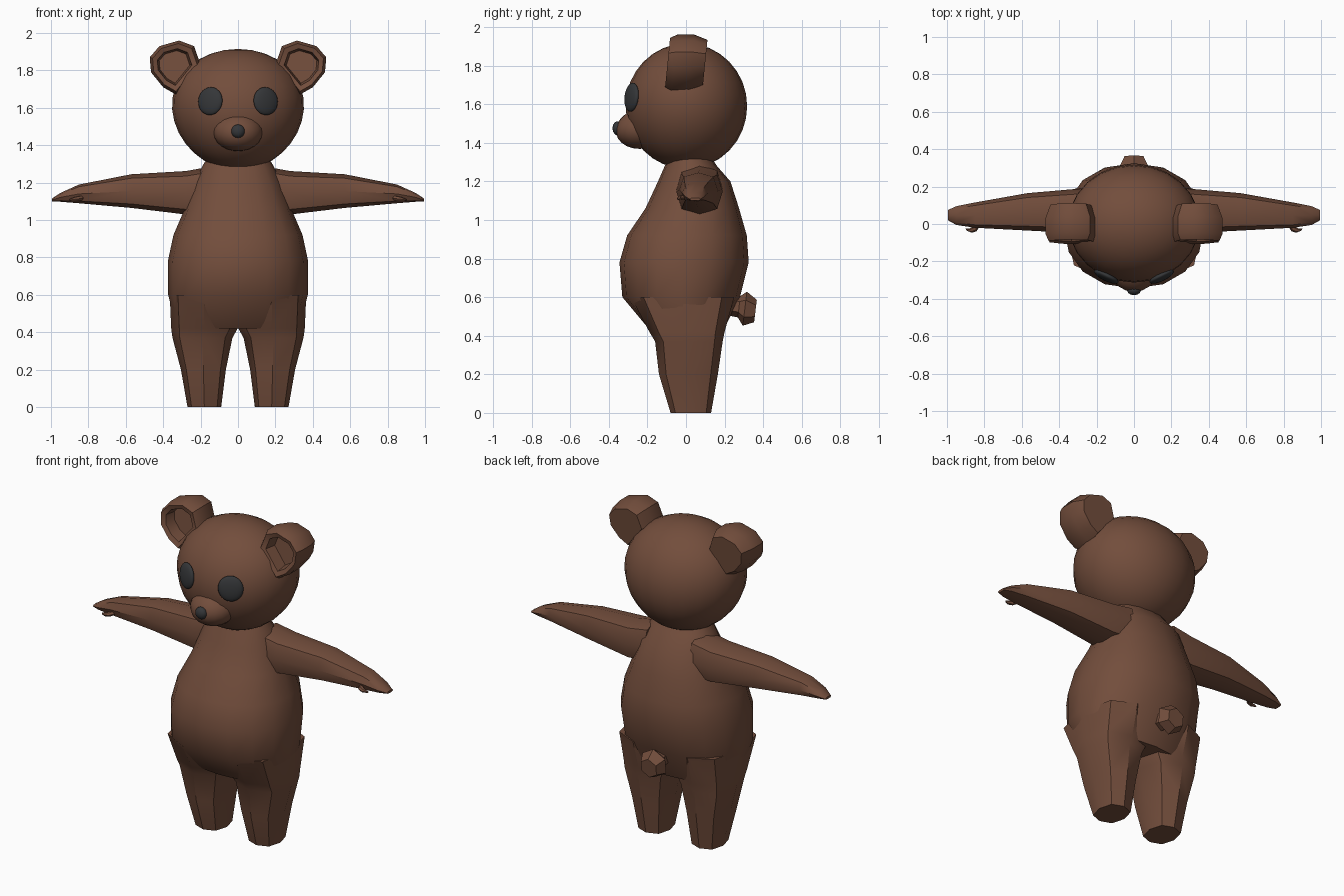
import bpy, bmesh, math
from mathutils import Vector, Matrix

if "Cube" in bpy.data.objects:
    bpy.data.objects.remove(bpy.data.objects["Cube"])


def material(name, rgb):
    m = bpy.data.materials.new(name)
    m.use_nodes = True
    m.diffuse_color = (*rgb, 1)
    m.node_tree.nodes["Principled BSDF"].inputs["Base Color"].default_value = (*rgb, 1)
    return m


BROWN = material("brown fur", (0.17, 0.075, 0.045))
DARK = material("dark grey", (0.035, 0.037, 0.04))


def finish(name, bm, mat, mirror=False, angle=40):
    bmesh.ops.recalc_face_normals(bm, faces=bm.faces)
    mesh = bpy.data.meshes.new(name)
    bm.to_mesh(mesh)
    bm.free()
    mesh.materials.append(mat)
    ob = bpy.data.objects.new(name, mesh)
    bpy.context.collection.objects.link(ob)
    bpy.ops.object.select_all(action='DESELECT')
    ob.select_set(True)
    bpy.context.view_layer.objects.active = ob
    bpy.ops.object.shade_smooth_by_angle(angle=math.radians(angle))
    if mirror:
        mod = ob.modifiers.new("Mirror", 'MIRROR')
        mod.use_mirror_merge = False
    return ob


def oval(u0, u1, v0, v1, sides, power=2.0, turn=0.0):
    """Rounded outline filling the given bounds."""
    pts = []
    for i in range(sides):
        a = math.tau * (i + turn) / sides
        c, s = math.cos(a), math.sin(a)
        u = math.copysign(abs(c) ** (2 / power), c)
        v = math.copysign(abs(s) ** (2 / power), s)
        pts.append(((u0 + u1) / 2 + u * (u1 - u0) / 2, (v0 + v1) / 2 + v * (v1 - v0) / 2))
    return pts


def loft(rings):
    """Bridge successive rings and cap both ends."""
    bm = bmesh.new()
    loops = [[bm.verts.new(p) for p in ring] for ring in rings]
    n = len(loops[0])
    for a, b in zip(loops, loops[1:]):
        for i in range(n):
            j = (i + 1) % n
            bm.faces.new((a[i], a[j], b[j], b[i]))
    bm.faces.new(loops[0])
    bm.faces.new(loops[-1])
    return bm


def ball(name, centre, radii, mat, mirror=False, yaw=0, pitch=0, seg=20):
    bm = bmesh.new()
    bmesh.ops.create_uvsphere(bm, u_segments=seg, v_segments=seg // 2 + 2, radius=1)
    turn = Matrix.Rotation(yaw, 4, 'Z') @ Matrix.Rotation(pitch, 4, 'X')
    bm.transform(Matrix.Translation(centre) @ turn @ Matrix.Diagonal((*radii, 1)))
    return finish(name, bm, mat, mirror, 60)


# Torso: height, half width, front, back
torso = [(0.42, 0.33, -0.18, 0.19), (0.60, 0.373, -0.33, 0.28), (0.78, 0.375, -0.345, 0.325),
         (0.92, 0.345, -0.305, 0.315), (1.06, 0.285, -0.21, 0.275), (1.20, 0.235, -0.145, 0.23),
         (1.28, 0.195, -0.11, 0.16), (1.34, 0.16, -0.08, 0.12)]
finish("torso", loft([[(x, y, z) for x, y in oval(-w, w, f, b, 16, 2.2)]
                      for z, w, f, b in torso]), BROWN)

# Legs: height, inner, outer, front, back
legs = [(0, 0.09, 0.27, -0.08, 0.13), (0.2, 0.065, 0.305, -0.14, 0.165),
        (0.37, 0.03, 0.35, -0.16, 0.19), (0.42, 0.002, 0.357, -0.19, 0.20),
        (0.60, 0.002, 0.365, -0.285, 0.25)]
finish("legs", loft([[(x, y, z) for x, y in oval(i, o, f, b, 8, 2.5, 0.5 if z < 0 else 0)]
                     for z, i, o, f, b in legs]), BROWN, True)

# Arms: distance out, front, back, bottom, top
arms = [(0.15, -0.05, 0.19, 1.04, 1.285), (0.28, -0.05, 0.19, 1.03, 1.262),
        (0.57, -0.035, 0.165, 1.065, 1.245), (0.85, -0.02, 0.115, 1.09, 1.19),
        (0.95, -0.005, 0.095, 1.098, 1.145), (0.995, 0.02, 0.075, 1.1, 1.115)]
finish("arms", loft([[(x, y, z) for y, z in oval(f, b, lo, hi, 8, 2.6)]
                     for x, f, b, lo, hi in arms]), BROWN, True)

# Thumbs: small hooked stubs on the front of each hand
thumb = [((0.83, 0.01, 1.12), 0.014), ((0.85, -0.025, 1.115), 0.014),
         ((0.875, -0.036, 1.112), 0.011), ((0.898, -0.03, 1.108), 0.005)]
finish("thumbs", loft([[(p[0] + u * 0.6, p[1] + u, p[2] + v) for u, v in oval(-r, r, -r, r, 6)]
                       for p, r in thumb]), BROWN, True)

# Head: a sphere, wide above and narrowing toward the chin
bm = bmesh.new()
bmesh.ops.create_uvsphere(bm, u_segments=24, v_segments=16, radius=1)
for v in bm.verts:
    h = v.co.z
    v.co = Vector((v.co.x * (0.352 + 0.025 * h), v.co.y * 0.315 + 0.002, 1.59 + h * 0.325))
finish("head", bm, BROWN, angle=60)

ball("muzzle", (0, -0.225, 1.475), (0.135, 0.14, 0.105), BROWN, pitch=0.2)
ball("nose", (0, -0.355, 1.475), (0.037, 0.026, 0.036), DARK, seg=14)
ball("eyes", (0.148, -0.282, 1.636), (0.072, 0.022, 0.075), DARK, True, yaw=0.45, pitch=-0.1)

# Ears: shared outline, thick rim and a hollow front
outline = [(0.20, 1.83), (0.235, 1.93), (0.315, 1.96), (0.42, 1.93),
           (0.472, 1.87), (0.465, 1.79), (0.40, 1.71), (0.33, 1.67)]
middle = Vector((0.345, 1.825))


def ear_ring(scale, y):
    pts = [middle + (Vector(p) - middle) * scale for p in outline]
    # The rim leans forward at the bottom
    return [(p.x, y + (p.y - 1.82) * 0.1, p.y) for p in pts]


finish("ears", loft([ear_ring(s, y) for s, y in ((0.6, -0.015), (0.68, -0.085), (0.88, -0.095),
                                                (1, -0.06), (1, 0.03), (0.8, 0.1))]), BROWN, True)

# Tail: faceted stub, narrow where it joins
tail = [(0.2, 0.05, 0.56), (0.275, 0.055, 0.55), (0.305, 0.088, 0.54), (0.36, 0.058, 0.528)]
finish("tail", loft([[(x, y + (z - c) * 0.12, z) for x, z in oval(-r, r, c - r, c + r, 6, 2, 0.5)]
                     for y, r, c in tail]), BROWN, angle=25)
